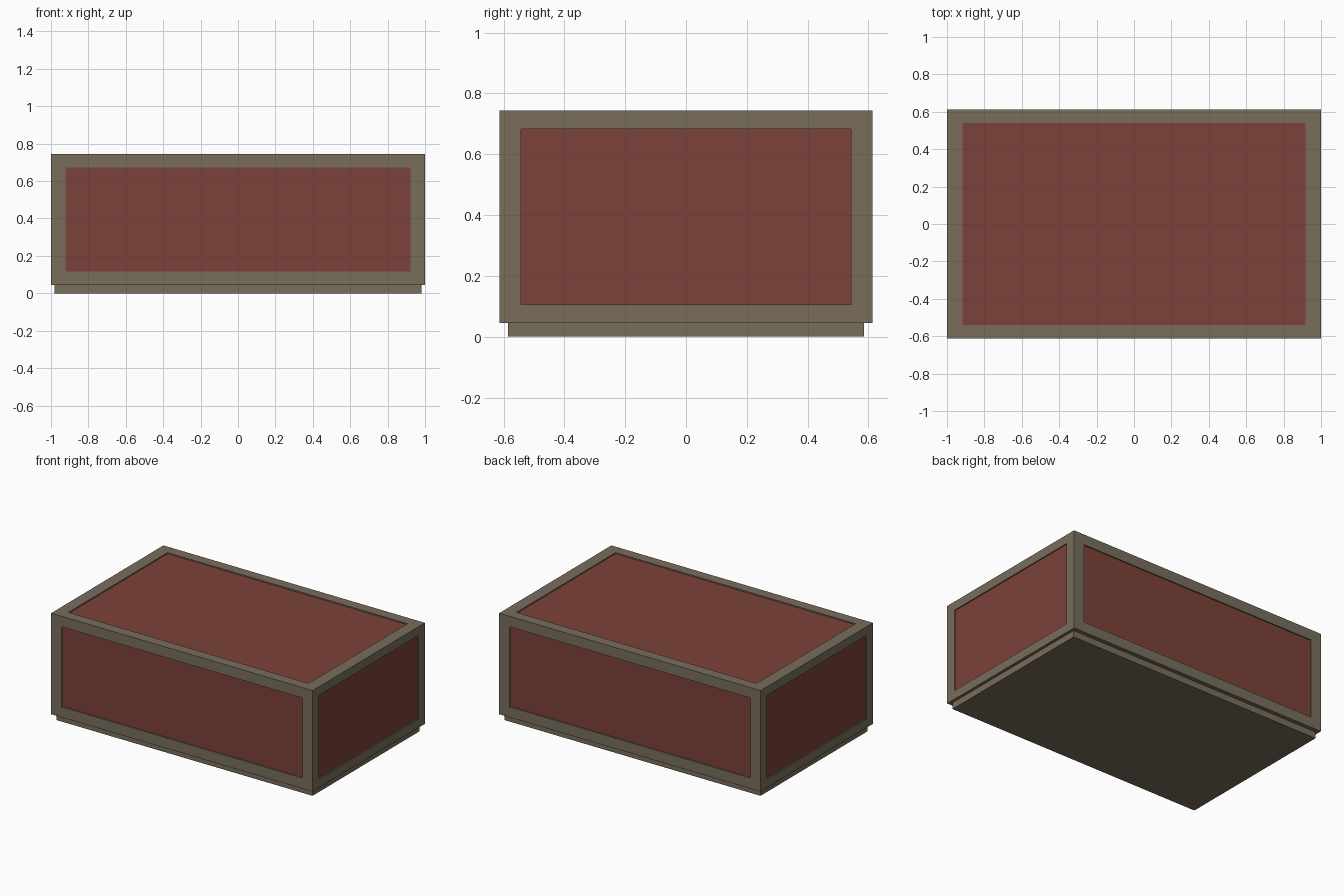
import bpy, bmesh
from mathutils import Vector

if "Cube" in bpy.data.objects:
    bpy.data.objects.remove(bpy.data.objects["Cube"])


def material(name, color):
    m = bpy.data.materials.new(name)
    m.diffuse_color = (*color, 1)
    m.use_nodes = True
    m.node_tree.nodes["Principled BSDF"].inputs["Base Color"].default_value = m.diffuse_color
    return m


FRAME = material("frame_brown", (0.19, 0.155, 0.107))
PANEL = material("panel_red", (0.20, 0.054, 0.041))
RECESS = 0.008


def box(name, size, z0, z1, mats):
    bm = bmesh.new()
    bmesh.ops.create_cube(bm, size=1)
    bmesh.ops.scale(bm, vec=(size[0], size[1], z1 - z0), verts=bm.verts)
    bm.normal_update()
    return bm, finish(name, (z0 + z1) / 2, mats)


def finish(name, z, mats):
    mesh = bpy.data.meshes.new(name)
    for m in mats:
        mesh.materials.append(m)
    ob = bpy.data.objects.new(name, mesh)
    ob.location.z = z
    bpy.context.collection.objects.link(ob)
    return ob


# Plinth under the chest
bm, plinth = box("plinth", (1.96, 1.17), 0, 0.045, [FRAME])
bm.to_mesh(plinth.data)
bm.free()

# Framed chest body: half-extents of the recessed panel per face axis
bm, body = box("framed_body", (2.0, 1.226), 0.045, 0.744, [FRAME, PANEL])
HALF = {0: (None, 0.542, 0.288), 1: (0.921, None, 0.277), 2: (0.918, 0.541, None)}
for face in [f for f in bm.faces if f.normal.z > -0.5]:
    normal = face.normal.copy()
    axis = max(range(3), key=lambda i: abs(normal[i]))
    # Inset the border, then set the opening to its exact size
    bmesh.ops.inset_individual(bm, faces=[face], thickness=0.06)
    for v in face.verts:
        for i, h in enumerate(HALF[axis]):
            if h is not None:
                v.co[i] = h if v.co[i] > 0 else -h
    # Sink the coloured panel into the frame
    new = bmesh.ops.extrude_discrete_faces(bm, faces=[face])["faces"][0]
    bmesh.ops.translate(bm, vec=normal * -RECESS, verts=new.verts)
    new.material_index = 1
bm.to_mesh(body.data)
bm.free()
